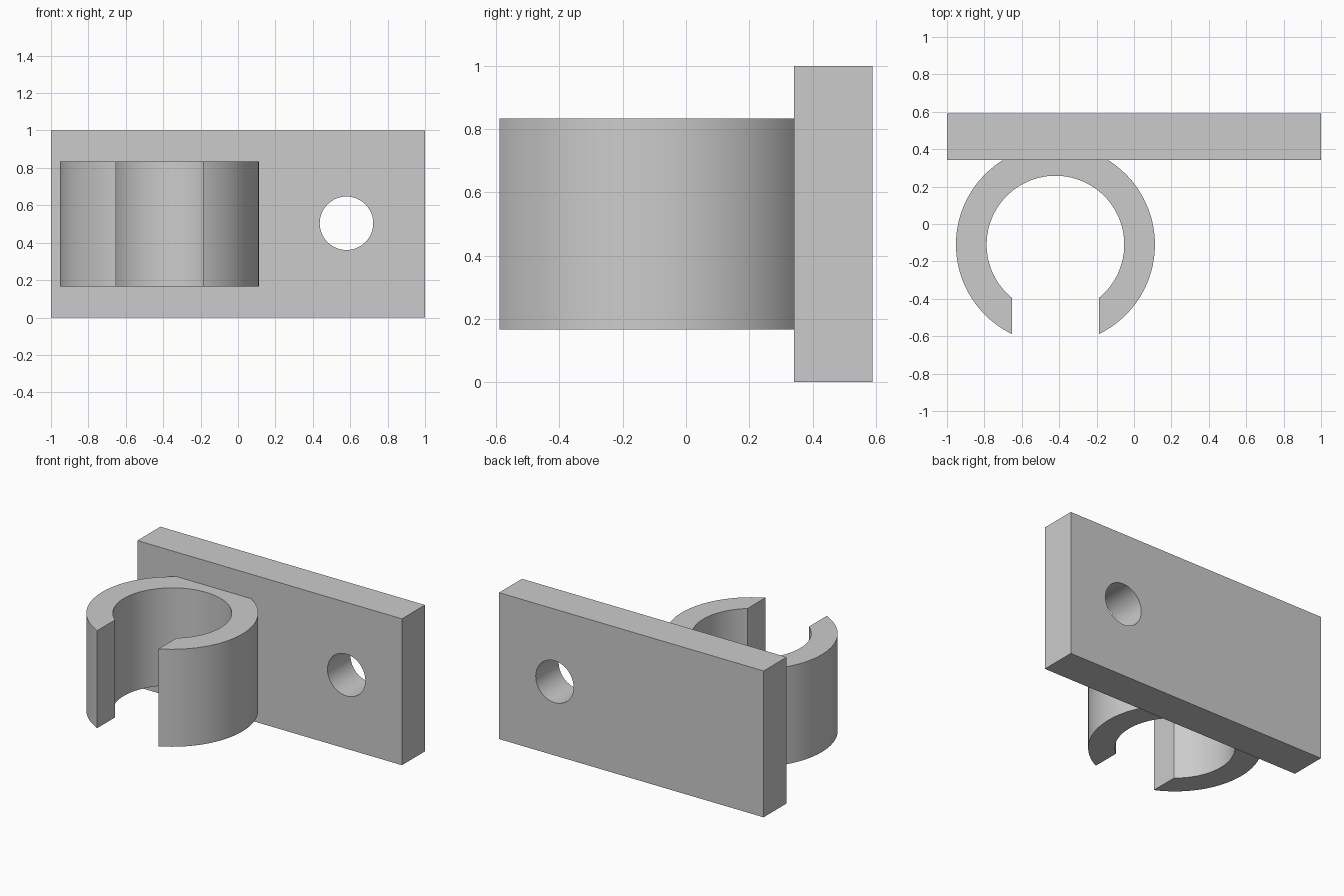
import bpy, bmesh
from math import asin, acos, cos, sin, pi

if "Cube" in bpy.data.objects:
    bpy.data.objects.remove(bpy.data.objects["Cube"])

PLATE_FRONT, PLATE_BACK = 0.342, 0.59
CX, CY = -0.42, -0.11
R_OUT, R_IN = 0.532, 0.368
GAP = 0.232            # half width of the mouth
Z0, Z1 = 0.167, 0.833


def arc(r, a0, a1, n):
    return [(CX + r * cos(a0 + (a1 - a0) * i / n),
             CY + r * sin(a0 + (a1 - a0) * i / n)) for i in range(n + 1)]


def smooth(obj):
    bpy.ops.object.select_all(action='DESELECT')
    obj.select_set(True)
    bpy.context.view_layer.objects.active = obj
    bpy.ops.object.shade_smooth_by_angle(angle=pi / 6)


# Mounting plate
bpy.ops.mesh.primitive_cube_add(size=1, location=(0, (PLATE_FRONT + PLATE_BACK) / 2, 0.5))
plate = bpy.context.object
plate.name = "mounting_plate"
plate.scale = (2, PLATE_BACK - PLATE_FRONT, 1)
bpy.ops.object.transform_apply(location=False, rotation=False, scale=True)

# Screw hole
bpy.ops.mesh.primitive_cylinder_add(vertices=64, radius=0.143, depth=1,
                                    location=(0.58, 0.466, 0.504), rotation=(pi / 2, 0, 0))
cutter = bpy.context.object
cutter.name = "screw_hole_cutter"
cutter.hide_render = True
hole = plate.modifiers.new("screw_hole", 'BOOLEAN')
hole.operation = 'DIFFERENCE'
hole.solver = 'EXACT'
hole.object = cutter
bpy.context.view_layer.objects.active = plate
bpy.ops.object.modifier_apply(modifier=hole.name)
bpy.data.objects.remove(cutter)
smooth(plate)

# Clip ring: open at the front, cut flat where it meets the plate
mouth_out = -pi / 2 + asin(GAP / R_OUT)
mouth_in = -pi / 2 + asin(GAP / R_IN)
flat = asin((PLATE_FRONT - CY) / R_OUT)
profile = (arc(R_OUT, mouth_out, flat, 40)
           + arc(R_OUT, pi - flat, pi - mouth_out, 40)
           + arc(R_IN, pi - mouth_in, mouth_in, 80))

bm = bmesh.new()
face = bm.faces.new([bm.verts.new((x, y, Z0)) for x, y in profile])
top = bmesh.ops.extrude_face_region(bm, geom=[face], use_keep_orig=True)
bmesh.ops.translate(bm, vec=(0, 0, Z1 - Z0),
                    verts=[v for v in top["geom"] if isinstance(v, bmesh.types.BMVert)])
bmesh.ops.recalc_face_normals(bm, faces=bm.faces)
mesh = bpy.data.meshes.new("clip_ring")
bm.to_mesh(mesh)
bm.free()
ring = bpy.data.objects.new("clip_ring", mesh)
bpy.context.collection.objects.link(ring)
smooth(ring)
